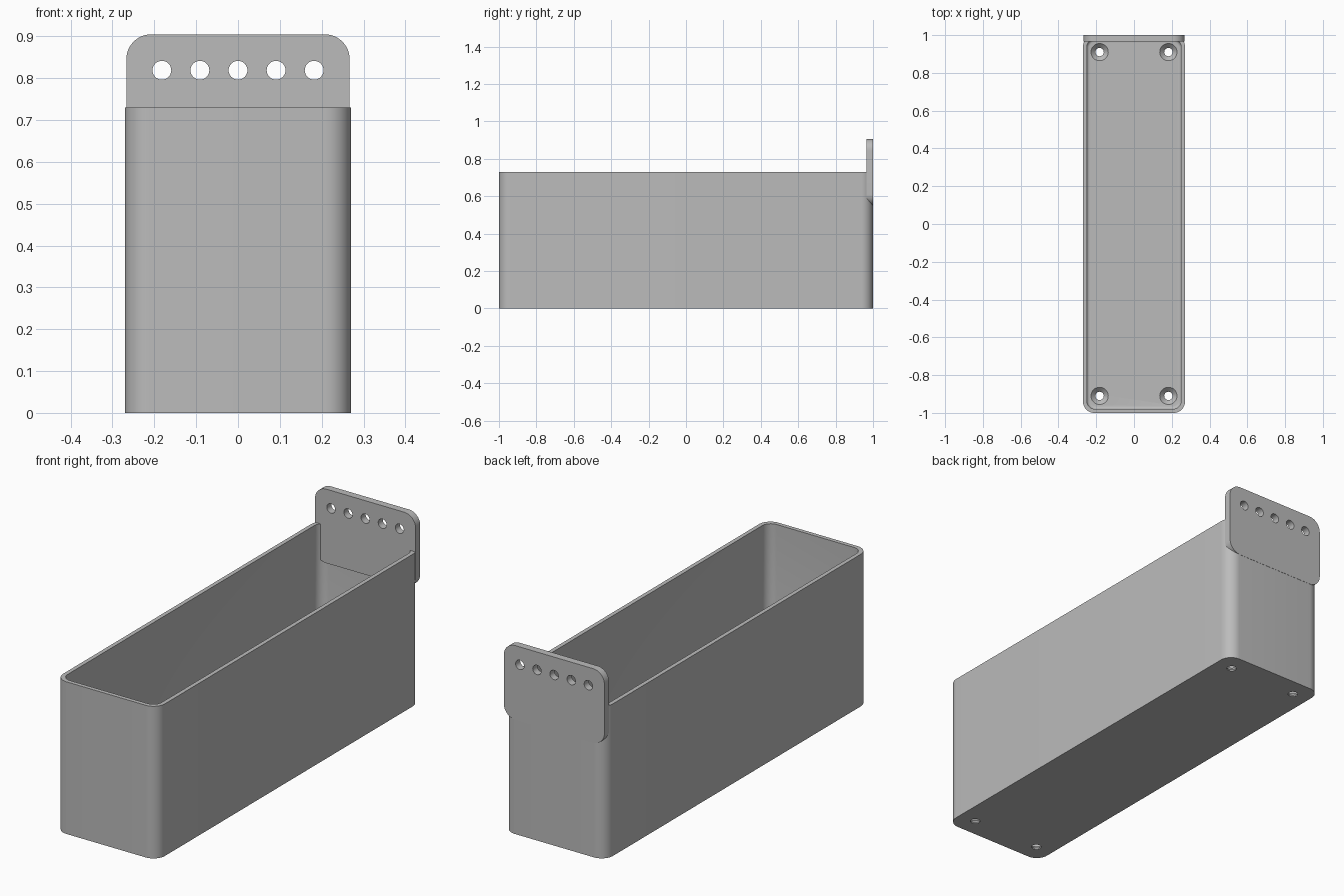
import bpy, bmesh, math
from mathutils import Matrix

cube = bpy.data.objects.get("Cube")
if cube:
    bpy.data.objects.remove(cube, do_unlink=True)

grey = bpy.data.materials.new("plain grey")
grey.use_nodes = True
colour = (0.5, 0.5, 0.5, 1)
grey.diffuse_color = colour
grey.node_tree.nodes["Principled BSDF"].inputs["Base Color"].default_value = colour

HALF_W, HEIGHT, WALL, FLOOR = 0.27, 0.73, 0.02, 0.03


def finish(name, bm):
    mesh = bpy.data.meshes.new(name)
    bmesh.ops.recalc_face_normals(bm, faces=bm.faces)
    bm.to_mesh(mesh)
    bm.free()
    mesh.materials.append(grey)
    obj = bpy.data.objects.new(name, mesh)
    bpy.context.collection.objects.link(obj)
    return obj


def rounded_slab(name, half_u, half_v, radius, depth, matrix, steps=12):
    """Rounded rectangle in the local XY plane, extruded along local Z."""
    bm = bmesh.new()
    verts = []
    for corner, (su, sv) in enumerate([(1, 1), (-1, 1), (-1, -1), (1, -1)]):
        for i in range(steps + 1):
            a = (corner + i / steps) * math.pi / 2
            verts.append(bm.verts.new((su * (half_u - radius) + radius * math.cos(a),
                                       sv * (half_v - radius) + radius * math.sin(a), 0)))
    face = bm.faces.new(verts)
    top = bmesh.ops.extrude_face_region(bm, geom=[face])["geom"]
    bmesh.ops.translate(bm, vec=(0, 0, depth),
                        verts=[v for v in top if isinstance(v, bmesh.types.BMVert)])
    bm.transform(matrix)
    return finish(name, bm)


def cone(name, r1, r2, depth, matrix):
    bm = bmesh.new()
    bmesh.ops.create_cone(bm, cap_ends=True, segments=32, radius1=r1, radius2=r2,
                          depth=depth, matrix=matrix)
    return finish(name, bm)


def cut(target, cutter):
    mod = target.modifiers.new("cut", "BOOLEAN")
    mod.operation, mod.solver, mod.object = "DIFFERENCE", "EXACT", cutter
    bpy.context.view_layer.objects.active = target
    bpy.ops.object.modifier_apply(modifier=mod.name)
    bpy.data.objects.remove(cutter, do_unlink=True)


def at(x, y, z):
    return Matrix.Translation((x, y, z))


# Tray body
tray = rounded_slab("tray", HALF_W, 0.9995, 0.06, HEIGHT, at(0, -0.0005, 0))

# Cavity with a softened floor edge
cavity = rounded_slab("cavity", HALF_W - WALL, 1 - WALL, 0.045, HEIGHT, at(0, 0, FLOOR))
bevel = cavity.modifiers.new("floor edge", "BEVEL")
bevel.width, bevel.segments, bevel.limit_method = 0.015, 4, "ANGLE"
bevel.angle_limit = math.radians(60)
cut(tray, cavity)

# Countersunk floor holes
for x in (-0.182, 0.182):
    for y in (-0.91, 0.91):
        cut(tray, cone("hole", 0.022, 0.022, 0.2, at(x, y, 0)))
        cut(tray, cone("countersink", 0.022, 0.046, 0.024, at(x, y, FLOOR - 0.0118)))

# Hanging tab at the back, with a row of holes
stand = Matrix.Rotation(math.pi / 2, 4, "X")
tab = rounded_slab("hanging_tab", 0.267, 0.1775, 0.06, 0.035, at(0, 1, 0.7275) @ stand)
for i in range(-2, 3):
    cut(tab, cone("hole", 0.0225, 0.0225, 0.2, at(i * 0.091, 0.98, 0.819) @ stand))

# Smooth curves, sharp edges
for obj in (tray, tab):
    bpy.ops.object.select_all(action="DESELECT")
    obj.select_set(True)
    bpy.context.view_layer.objects.active = obj
    bpy.ops.object.shade_smooth_by_angle(angle=math.radians(30))
